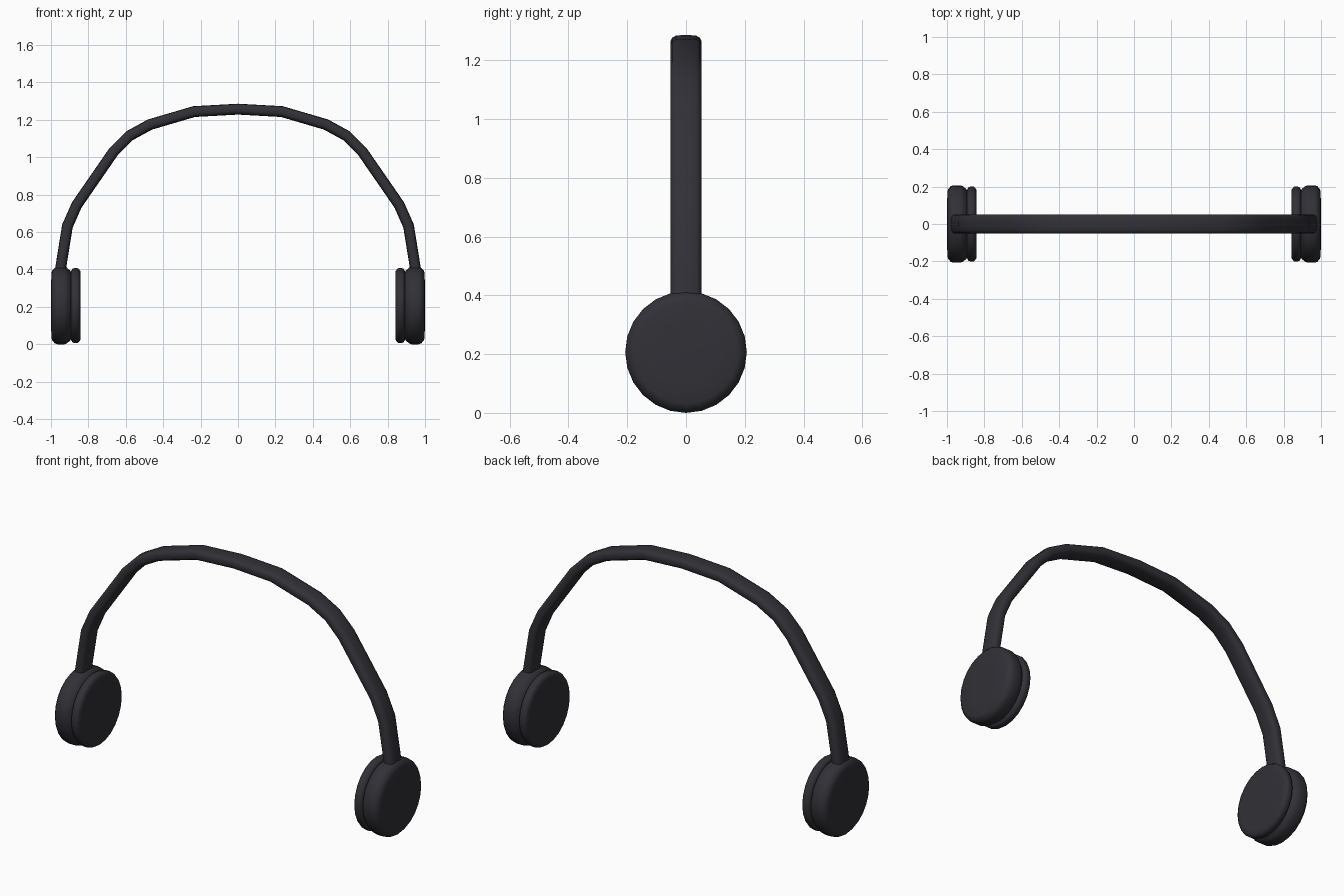
import bpy, bmesh, math
from mathutils import Vector

if "Cube" in bpy.data.objects:
    bpy.data.objects.remove(bpy.data.objects["Cube"])

mat = bpy.data.materials.new("charcoal plastic")
mat.diffuse_color = (0.03, 0.03, 0.038, 1)
mat.use_nodes = True
mat.node_tree.nodes["Principled BSDF"].inputs["Base Color"].default_value = mat.diffuse_color


def finish(name, bm, angle):
    bmesh.ops.recalc_face_normals(bm, faces=bm.faces)
    me = bpy.data.meshes.new(name)
    bm.to_mesh(me)
    bm.free()
    me.materials.append(mat)
    ob = bpy.data.objects.new(name, me)
    bpy.context.collection.objects.link(ob)
    bpy.ops.object.select_all(action='DESELECT')
    ob.select_set(True)
    bpy.context.view_layer.objects.active = ob
    bpy.ops.object.shade_smooth_by_angle(angle=math.radians(angle))
    return ob


def skin(bm, rings):
    """Join closed rings of points with quads and cap both ends."""
    rows = [[bm.verts.new(p) for p in r] for r in rings]
    n = len(rows[0])
    for a, b in zip(rows, rows[1:]):
        for i in range(n):
            bm.faces.new((a[i], a[(i + 1) % n], b[(i + 1) % n], b[i]))
    bm.faces.new(rows[0])
    bm.faces.new(rows[-1])


def disc(name, side, profile, sides=24, zc=0.207):
    """Turn an (x, radius) profile around the ear axis."""
    bm = bmesh.new()
    rings = [[(side * x, r * math.sin(2 * math.pi * i / sides),
               zc + r * math.cos(2 * math.pi * i / sides))
              for i in range(sides)] for x, r in profile]
    skin(bm, rings)
    return finish(name, bm, 40)


# Headband: rounded flat section swept along a mirrored arch
half = [(0.235, 1.244), (0.47, 1.175), (0.58, 1.115), (0.665, 1.03),
        (0.862, 0.745), (0.912, 0.632), (0.947, 0.415), (0.955, 0.36)]
path = [Vector((-x, 0, z)) for x, z in reversed(half)]
path += [Vector((0, 0, 1.257))] + [Vector((x, 0, z)) for x, z in half]
quarter = [(0.052, 0.010), (0.047, 0.020), (0.035, 0.027), (0.012, 0.029)]
section = quarter + [(-w, t) for w, t in reversed(quarter)]
section += [(-w, -t) for w, t in section]

rings = []
for i, p in enumerate(path):
    d0 = (p - path[max(i - 1, 0)]).normalized()
    d1 = (path[min(i + 1, len(path) - 1)] - p).normalized()
    d = (d0 + d1).normalized()
    normal = Vector((-d.z, 0, d.x))
    miter = 1 / max(d.dot(d1 if d1.length else d0), 0.5)
    rings.append([p + Vector((0, w, 0)) + normal * t * miter for w, t in section])
bm = bmesh.new()
skin(bm, rings)
finish("headband", bm, 40)

# Ear cups with soft rims, and the cushions on their inner faces
cup = [(0.888, 0.170), (0.897, 0.187), (0.915, 0.202), (0.928, 0.207),
       (0.966, 0.207), (0.980, 0.202), (0.993, 0.187), (0.997, 0.175), (1.0, 0.10)]
cushion = [(0.842, 0.165), (0.843, 0.183), (0.850, 0.195), (0.858, 0.200),
           (0.876, 0.200), (0.886, 0.196), (0.893, 0.183), (0.895, 0.165)]
for side, label in ((-1, "left"), (1, "right")):
    disc(label + "_ear_cup", side, cup)
    disc(label + "_ear_cushion", side, cushion)
